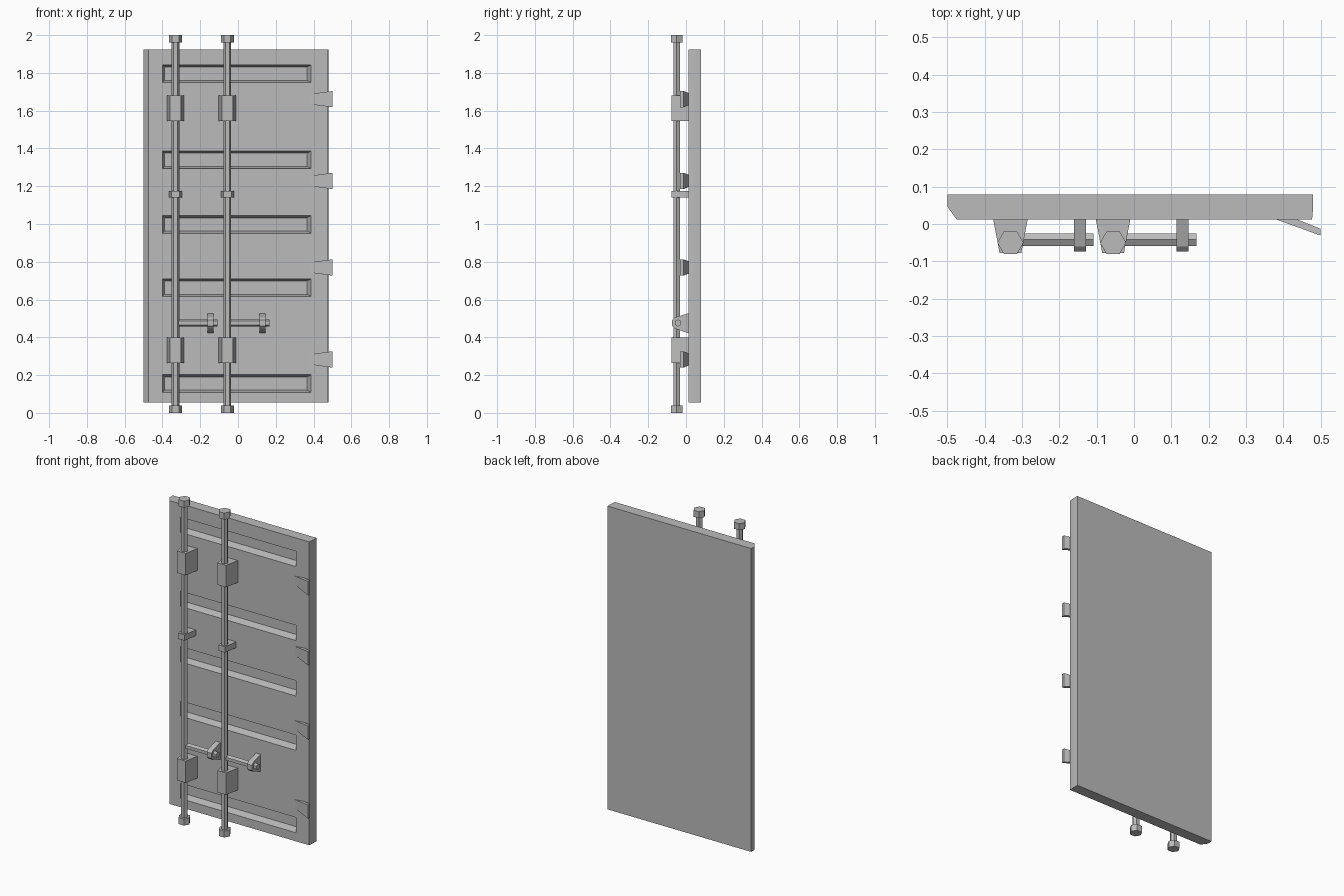
import bpy
import bmesh
import math

cube = bpy.data.objects.get("Cube")
if cube:
    bpy.data.objects.remove(cube, do_unlink=True)

GREY = (0.5, 0.5, 0.5, 1.0)
steel = bpy.data.materials.new("grey_steel")
steel.use_nodes = True
steel.diffuse_color = GREY
steel.node_tree.nodes["Principled BSDF"].inputs["Base Color"].default_value = GREY


def loft(name, ring_a, ring_b):
    """Closed solid between two rings with the same number of points."""
    bm = bmesh.new()
    a = [bm.verts.new(p) for p in ring_a]
    b = [bm.verts.new(p) for p in ring_b]
    bm.faces.new(a)
    bm.faces.new(b)
    for i in range(len(a)):
        j = (i + 1) % len(a)
        bm.faces.new((a[i], a[j], b[j], b[i]))
    bmesh.ops.recalc_face_normals(bm, faces=bm.faces[:])
    mesh = bpy.data.meshes.new(name)
    bm.to_mesh(mesh)
    bm.free()
    mesh.materials.append(steel)
    obj = bpy.data.objects.new(name, mesh)
    bpy.context.collection.objects.link(obj)
    return obj


def upright(name, outline, z0, z1):
    """Prism with an (x, y) outline."""
    return loft(name, [(x, y, z0) for x, y in outline], [(x, y, z1) for x, y in outline])


def sideways(name, outline, x0, x1):
    """Prism with a (y, z) outline."""
    return loft(name, [(x0, y, z) for y, z in outline], [(x1, y, z) for y, z in outline])


def hexagon(u, v, radius, turn=0.0):
    return [(u + radius * math.cos(math.radians(60 * i + turn)),
             v + radius * math.sin(math.radians(60 * i + turn))) for i in range(6)]


def rectangle(x0, x1, y, z0, z1):
    return [(x0, y, z0), (x1, y, z0), (x1, y, z1), (x0, y, z1)]


FRONT, BACK = 0.012, 0.079

# Door panel with one bevelled long edge
panel = upright("door_panel",
                [(-0.5, BACK), (-0.5, 0.047), (-0.475, FRONT),
                 (0.477, FRONT), (0.48, 0.045), (0.48, BACK)], 0.055, 1.925)

# Pressed horizontal recesses with sloping walls
cutters = []
for top in (1.843, 1.387, 1.045, 0.71, 0.202):
    low, floor = top - 0.094, FRONT + 0.045
    slope = 0.012 / 0.045 * 0.01
    cutter = loft("recess_cutter",
                  rectangle(-0.402, 0.392, FRONT - 0.01, low - slope, top + slope),
                  rectangle(-0.389, 0.366, floor, low + 0.012, top - 0.012))
    cutter.hide_render = True
    mod = panel.modifiers.new("recess", 'BOOLEAN')
    mod.operation = 'DIFFERENCE'
    mod.solver = 'EXACT'
    mod.object = cutter
    cutters.append(cutter)
graph = bpy.context.evaluated_depsgraph_get()
pressed = bpy.data.meshes.new_from_object(panel.evaluated_get(graph))
panel.modifiers.clear()
panel.data = pressed
for cutter in cutters:
    bpy.data.objects.remove(cutter, do_unlink=True)


# Locking bars, each with end caps, guides, a clamp and a handle
ROD_Y = -0.05


def tapered_block(name, x, wide, narrow, z0, z1):
    upright(name, [(x - wide, FRONT), (x + wide, FRONT),
                   (x + narrow, -0.078), (x - narrow, -0.078)], z0, z1)


for side, x in (("right", -0.331), ("left", -0.056)):
    upright(side + "_locking_bar", hexagon(x, ROD_Y, 0.02), 0.01, 1.99)
    for end, z in (("lower", 0.0), ("upper", 1.96)):
        upright(f"{side}_{end}_bar_cap", hexagon(x, ROD_Y, 0.035), z, z + 0.04)
    for end, z in (("lower", 0.265), ("upper", 1.545)):
        tapered_block(f"{side}_{end}_bar_guide", x, 0.046, 0.029, z, z + 0.135)
    tapered_block(side + "_bar_clamp", x, 0.035, 0.022, 1.14, 1.176)
    sideways(side + "_handle", hexagon(-0.042, 0.476, 0.019, 30), x, x + 0.223)
    sideways(side + "_handle_bracket",
             [(FRONT, 0.422), (FRONT, 0.527), (-0.06, 0.505),
              (-0.073, 0.492), (-0.073, 0.46), (-0.06, 0.447)],
             x + 0.17, x + 0.202)

# Flared hinge leaves
for n, z in enumerate((0.283, 0.77, 1.228, 1.661), 1):
    loft(f"hinge_{n}",
         [(0.381, FRONT, z - 0.027), (0.381, FRONT, z + 0.027),
          (0.435, FRONT + 0.001, z + 0.033), (0.435, FRONT + 0.001, z - 0.033)],
         [(0.5, -0.031, z - 0.043), (0.5, -0.031, z + 0.043),
          (0.5, -0.013, z + 0.043), (0.5, -0.013, z - 0.043)])
